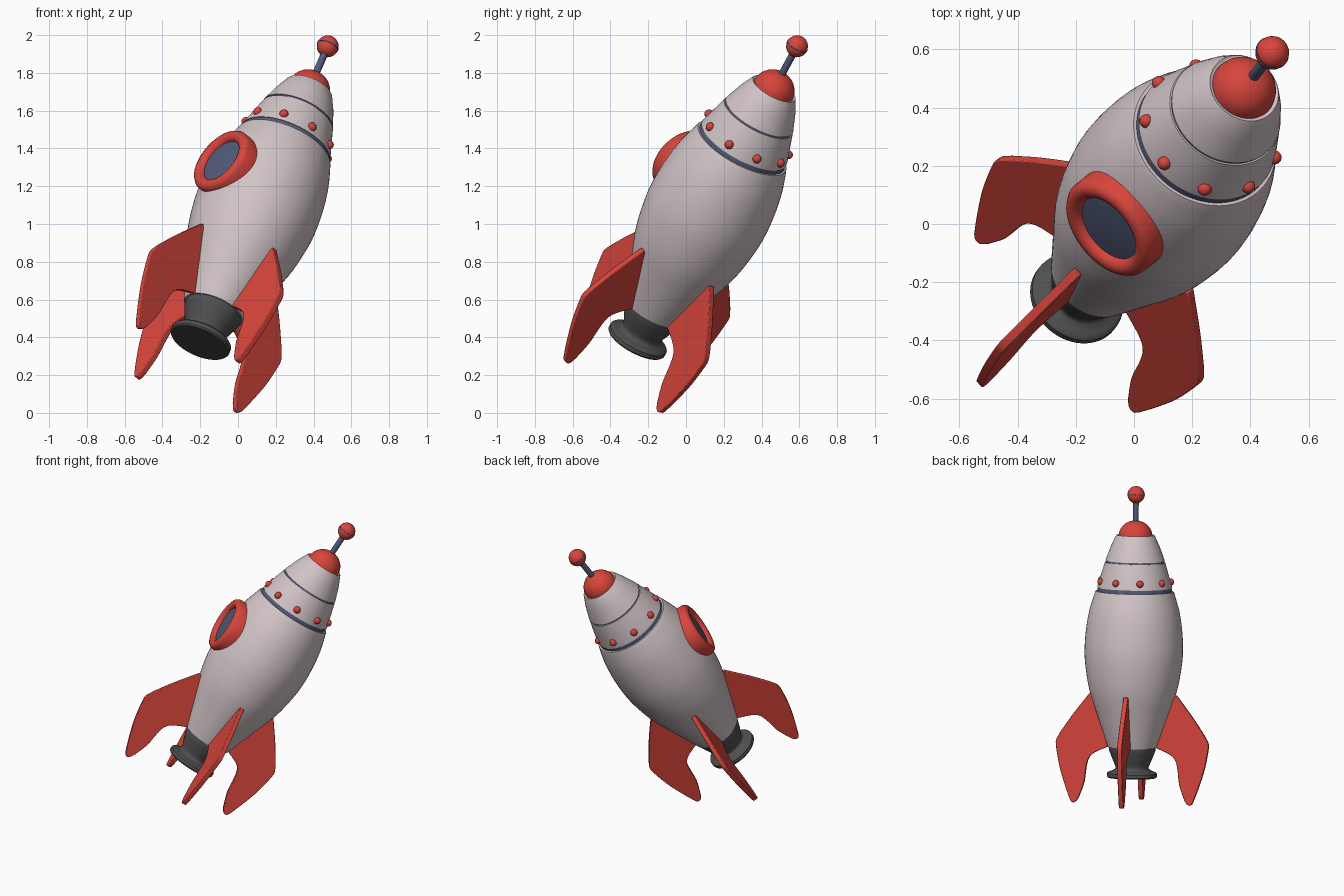
import bpy, bmesh
from math import cos, sin, pi, radians
from mathutils import Vector, Matrix

if "Cube" in bpy.data.objects:
    bpy.data.objects.remove(bpy.data.objects["Cube"])

# Rocket frame: local x points at the window, local z runs along the tilted axis
D = Vector((0.355, 0.446, 0.821)).normalized()
A = Vector((-0.654, -0.515, 0.56))
A = (A - D * A.dot(D)).normalized()
C = D.cross(A)
BASE = Vector((-0.2, -0.26, 0.38))
FRAME = Matrix.Translation(BASE) @ Matrix((A, C, D)).transposed().to_4x4()


def material(name, rgb):
    m = bpy.data.materials.new(name)
    m.diffuse_color = (*rgb, 1)
    m.use_nodes = True
    m.node_tree.nodes["Principled BSDF"].inputs["Base Color"].default_value = m.diffuse_color
    return m


WHITE = material("hull_white", (0.64, 0.55, 0.57))
RED = material("red", (0.68, 0.06, 0.045))
BLUE = material("slate_blue", (0.085, 0.105, 0.19))
DARK = material("dark_grey", (0.08, 0.08, 0.08))


def finish(name, bm, mat, local=Matrix(), angle=35):
    bmesh.ops.recalc_face_normals(bm, faces=bm.faces)
    me = bpy.data.meshes.new(name)
    bm.to_mesh(me)
    bm.free()
    ob = bpy.data.objects.new(name, me)
    bpy.context.collection.objects.link(ob)
    ob.matrix_world = FRAME @ local
    me.materials.append(mat)
    bpy.ops.object.select_all(action='DESELECT')
    ob.select_set(True)
    bpy.context.view_layer.objects.active = ob
    bpy.ops.object.shade_smooth_by_angle(angle=radians(angle))
    return ob


def smooth(pts, n=4):
    """Catmull-Rom curve through the points"""
    p = [Vector(q) for q in pts]
    p = [2 * p[0] - p[1]] + p + [2 * p[-1] - p[-2]]
    out = []
    for a, b, c, d in zip(p, p[1:], p[2:], p[3:]):
        for i in range(n):
            t = i / n
            out.append(0.5 * (2 * b + (c - a) * t + (2 * a - 5 * b + 4 * c - d) * t * t
                              + (3 * b - a - 3 * c + d) * t ** 3))
    return [tuple(v) for v in out] + [tuple(p[-2])]


def lathe(name, profile, mat, local=Matrix(), steps=64, closed=False):
    """Spin a (radius, height) profile round local z"""
    bm = bmesh.new()
    vs = [bm.verts.new((r, 0, z)) for r, z in profile]
    loop = vs + vs[:1] if closed else vs
    es = [bm.edges.new(e) for e in zip(loop, loop[1:])]
    bmesh.ops.spin(bm, geom=vs + es, axis=(0, 0, 1), cent=(0, 0, 0),
                   angle=2 * pi, steps=steps, use_duplicate=False)
    bmesh.ops.remove_doubles(bm, verts=bm.verts, dist=1e-5)
    return finish(name, bm, mat, local)


def ball(name, loc, r, mat, seg=24):
    bm = bmesh.new()
    bmesh.ops.create_uvsphere(bm, u_segments=seg, v_segments=seg // 2, radius=r)
    return finish(name, bm, mat, Matrix.Translation(loc), 60)


# Hull, nose sections and trim bands
hull = smooth([(0.165, 0.195), (0.232, 0.39), (0.295, 0.58), (0.325, 0.75), (0.331, 0.87),
               (0.322, 1.0), (0.302, 1.12), (0.268, 1.235)])
lathe("hull", [(0, 0.195)] + hull + [(0.262, 1.248), (0.24, 1.248), (0, 1.248)], WHITE)
lathe("wide_band", [(0, 1.24), (0.252, 1.24), (0.247, 1.282), (0, 1.282)], BLUE)
lathe("lower_nose", [(0, 1.272), (0.252, 1.272), (0.25, 1.285), (0.203, 1.443), (0, 1.443)], WHITE)
lathe("thin_band", [(0, 1.44), (0.198, 1.44), (0.194, 1.457), (0, 1.457)], BLUE)
lathe("upper_nose", [(0, 1.454), (0.2, 1.454), (0.165, 1.55), (0.132, 1.62), (0.126, 1.628),
                     (0.116, 1.622), (0, 1.622)], WHITE)
lathe("nose_cap", [(0.114 * cos(i * pi / 20), 1.618 + 0.108 * sin(i * pi / 20))
                   for i in range(10)] + [(0, 1.726)], RED)

# Antenna
lathe("antenna_rod", [(0, 1.7), (0.019, 1.7), (0.019, 1.86), (0, 1.86)], BLUE, steps=24)
ball("antenna_ball", (0, 0, 1.9), 0.058, RED, 32)
lathe("antenna_ball_stripe", [(0.05, 1.896), (0.0592, 1.896), (0.0592, 1.904), (0.05, 1.904)],
      BLUE, closed=True)

# Exhaust nozzle
neck = smooth([(0.155, 0.172), (0.135, 0.12), (0.112, 0.062), (0.125, 0.042), (0.16, 0.028)])
lathe("nozzle", [(0, 0.2), (0.158, 0.2)] + neck + [(0.167, 0.02), (0.167, -0.002),
                                                  (0.16, -0.01), (0, -0.01)], DARK)

# Studs round the nose
for i in range(9):
    a = radians(-2 + 40 * i)
    ball(f"stud_{i + 1}", (0.241 * cos(a), 0.241 * sin(a), 1.315), 0.024, RED, 16)

# Porthole facing local x
port = Matrix.Translation((0, 0, 0.935)) @ Matrix.Rotation(radians(90), 4, 'Y')
lathe("porthole_ring", [(0.124, 0.25), (0.124, 0.337), (0.132, 0.35), (0.147, 0.359),
                        (0.163, 0.359), (0.179, 0.352), (0.189, 0.336), (0.19, 0.25)],
      RED, port, closed=True)
lathe("porthole_glass", [(0, 0.34), (0.07, 0.338), (0.128, 0.332), (0.128, 0.27), (0, 0.27)],
      BLUE, port)

# Four swept fins, drawn as (radius, height)
outer = smooth([(0.295, 0.555), (0.41, 0.405), (0.492, 0.285)])
edge = smooth([(0.517, 0.24), (0.52, 0.2), (0.495, 0.06), (0.455, -0.07), (0.42, -0.165)])
tip = [(0.41, -0.182), (0.395, -0.188), (0.378, -0.18)]
inner = smooth([(0.36, -0.15), (0.325, -0.05), (0.312, 0.05), (0.295, 0.115),
                (0.255, 0.155), (0.165, 0.195)])
outline = outer + edge + tip + inner + [(0.13, 0.21), (0.2, 0.48)]
for i in range(4):
    bm = bmesh.new()
    f = bm.faces.new([bm.verts.new((r, -0.016, z)) for r, z in outline])
    ext = bmesh.ops.extrude_face_region(bm, geom=[f])["geom"]
    bmesh.ops.translate(bm, vec=(0, 0.032, 0),
                        verts=[v for v in ext if isinstance(v, bmesh.types.BMVert)])
    fin = finish(f"fin_{i + 1}", bm, RED, Matrix.Rotation(i * pi / 2, 4, 'Z'))
    bev = fin.modifiers.new("soft_edge", 'BEVEL')
    bev.width, bev.segments = 0.004, 2
